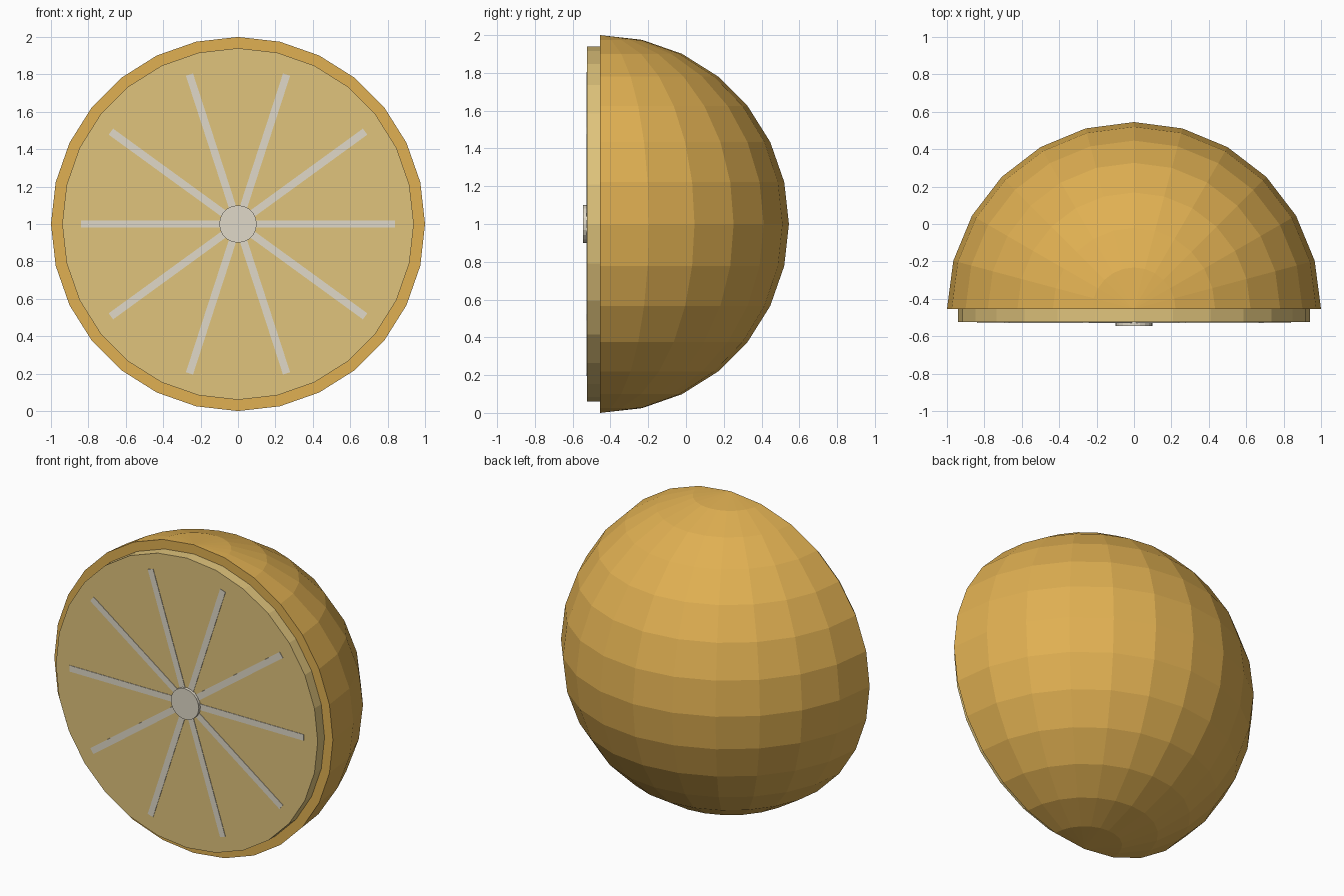
import bpy, bmesh, math
from mathutils import Matrix, Vector

if "Cube" in bpy.data.objects:
    bpy.data.objects.remove(bpy.data.objects["Cube"], do_unlink=True)


def material(name, hex_code):
    # Convert an sRGB hex code to linear values
    srgb = [int(hex_code[i:i + 2], 16) / 255 for i in (0, 2, 4)]
    colour = [((c + 0.055) / 1.055) ** 2.4 for c in srgb] + [1]
    mat = bpy.data.materials.new(name)
    mat.use_nodes = True
    mat.diffuse_color = colour
    mat.node_tree.nodes["Principled BSDF"].inputs["Base Color"].default_value = colour
    return mat


def add_object(name, bm, mat):
    bmesh.ops.recalc_face_normals(bm, faces=bm.faces)
    mesh = bpy.data.meshes.new(name)
    bm.to_mesh(mesh)
    bm.free()
    mesh.materials.append(mat)
    obj = bpy.data.objects.new(name, mesh)
    bpy.context.collection.objects.link(obj)
    return obj


def disc(name, radius, front, back, sides, mat):
    # Cylinder along y with a corner at the top
    bm = bmesh.new()
    place = Matrix.Translation((0, (front + back) / 2, 1)) @ Matrix.Rotation(math.pi / 2, 4, 'X')
    bmesh.ops.create_cone(bm, cap_ends=True, segments=sides, radius1=radius,
                          radius2=radius, depth=back - front, matrix=place)
    return add_object(name, bm, mat)


peel = material("peel orange", "E0B052")
flesh = material("flesh yellow", "E0C47C")
pith = material("pith cream", "E0D9C8")

CUT, FACE, HUB = -0.455, -0.525, -0.545

# Peel: half of a faceted sphere, closed at the cut
bm = bmesh.new()
bmesh.ops.create_uvsphere(bm, u_segments=24, v_segments=14, radius=1)
bmesh.ops.bisect_plane(bm, geom=bm.verts[:] + bm.edges[:] + bm.faces[:], dist=0.001,
                       plane_co=(0, 0, 0), plane_no=(0, 1, 0), clear_inner=True)
bmesh.ops.holes_fill(bm, edges=[e for e in bm.edges if e.is_boundary], sides=0)
bmesh.ops.translate(bm, verts=bm.verts, vec=(0, CUT, 1))
add_object("peel", bm, peel)

# Flesh disc on the cut side, and the core at its centre
disc("flesh", 0.94, FACE, CUT, 28, flesh)
disc("core", 0.1, HUB, FACE, 20, pith)

# Thin membranes radiating from the core
LENGTH, WIDTH, THICK = 0.84, 0.04, 0.006
for i in range(10):
    bm = bmesh.new()
    bmesh.ops.create_cube(bm, size=1)
    bmesh.ops.scale(bm, verts=bm.verts, vec=(LENGTH, THICK, WIDTH))
    bmesh.ops.translate(bm, verts=bm.verts, vec=(LENGTH / 2, 0, 0))
    bmesh.ops.rotate(bm, verts=bm.verts, matrix=Matrix.Rotation(i * math.tau / 10, 3, 'Y'))
    bmesh.ops.translate(bm, verts=bm.verts, vec=Vector((0, FACE, 1)))
    add_object(f"membrane_{i + 1}", bm, pith)
